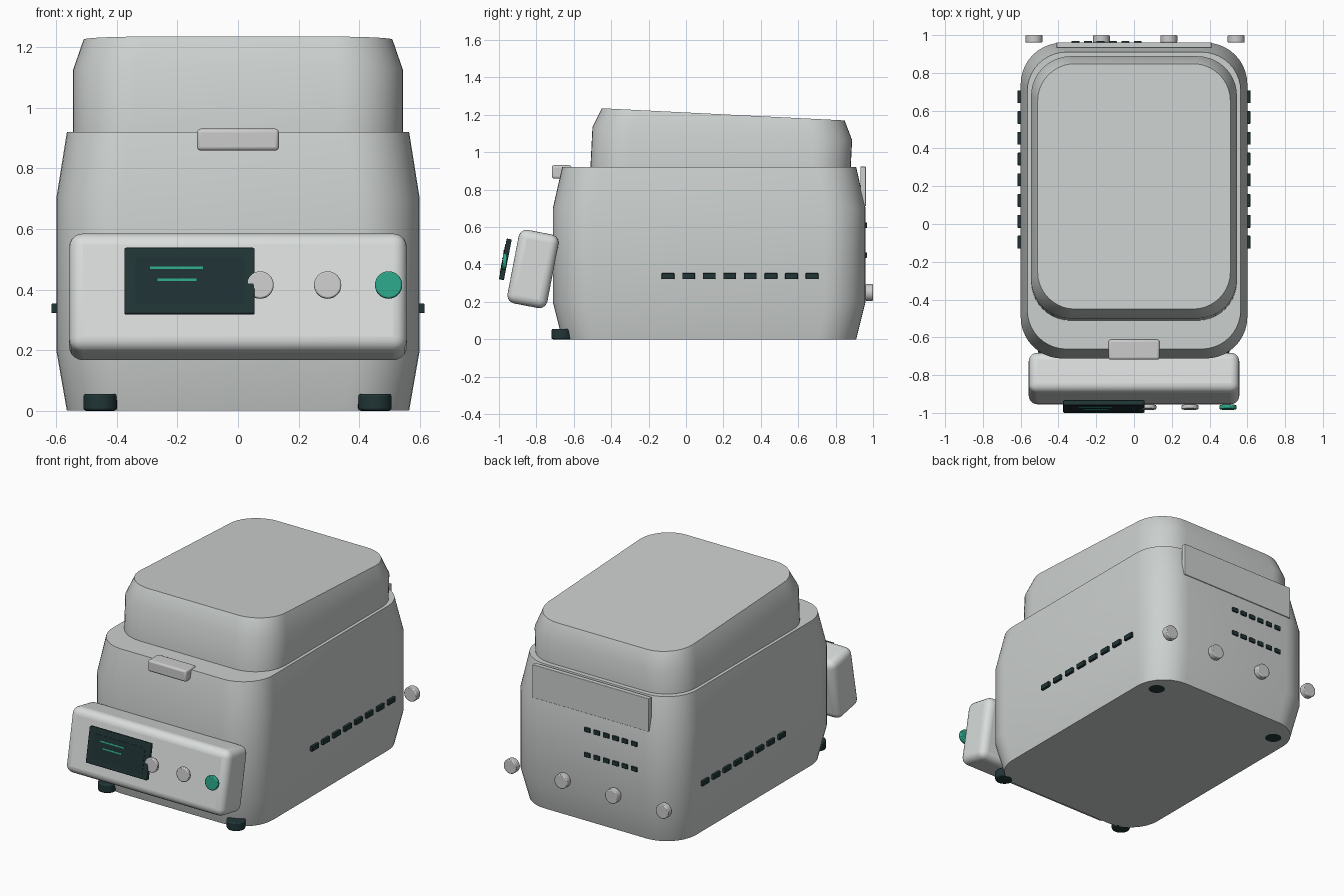
import bpy, bmesh, math
from mathutils import Matrix, Vector

if "Cube" in bpy.data.objects:
    bpy.data.objects.remove(bpy.data.objects["Cube"])


def material(name, rgb):
    m = bpy.data.materials.new(name)
    m.use_nodes = True
    m.diffuse_color = (*rgb, 1)
    m.node_tree.nodes["Principled BSDF"].inputs["Base Color"].default_value = (*rgb, 1)
    return m


SHELL = material("shell grey", (0.60, 0.63, 0.62))
PANEL = material("panel light grey", (0.69, 0.72, 0.71))
TRIM = material("trim grey", (0.60, 0.60, 0.60))
DARK = material("dark teal", (0.015, 0.035, 0.037))
GLASS = material("screen glass", (0.013, 0.030, 0.033))
GREEN = material("signal green", (0.025, 0.38, 0.25))


def finish(name, bm, mat, matrix, bevel=0, segments=3):
    """Turn a bmesh into a smooth-by-angle object with an optional bevel."""
    bmesh.ops.recalc_face_normals(bm, faces=bm.faces)
    mesh = bpy.data.meshes.new(name)
    bm.to_mesh(mesh)
    bm.free()
    mesh.materials.append(mat)
    ob = bpy.data.objects.new(name, mesh)
    bpy.context.collection.objects.link(ob)
    ob.matrix_world = matrix
    if bevel:
        mod = ob.modifiers.new("Bevel", "BEVEL")
        mod.width, mod.segments = bevel, segments
        mod.limit_method = "ANGLE"
    bpy.ops.object.select_all(action="DESELECT")
    ob.select_set(True)
    bpy.context.view_layer.objects.active = ob
    bpy.ops.object.shade_smooth_by_angle(angle=math.radians(35))
    return ob


def box(name, size, loc, mat, bevel=0, frame=Matrix(), segments=3):
    bm = bmesh.new()
    bmesh.ops.create_cube(bm, size=1)
    bmesh.ops.scale(bm, vec=size, verts=bm.verts)
    return finish(name, bm, mat, frame @ Matrix.Translation(loc), bevel, segments)


def disc(name, radius, depth, loc, mat, tilt=0, bevel=0.005):
    bm = bmesh.new()
    bmesh.ops.create_cone(bm, cap_ends=True, segments=32, radius1=radius,
                          radius2=radius, depth=depth)
    return finish(name, bm, mat, Matrix.Translation(loc) @ Matrix.Rotation(tilt, 4, "X"), bevel, 2)


def rounded_ring(hx, hy, radius, steps=10):
    pts = []
    for quarter, (sx, sy) in enumerate([(1, 1), (-1, 1), (-1, -1), (1, -1)]):
        for i in range(steps + 1):
            a = math.pi / 2 * (quarter + i / steps)
            pts.append((sx * (hx - radius) + radius * math.cos(a),
                        sy * (hy - radius) + radius * math.sin(a)))
    return pts


def loft(name, hx, hy, radius, levels, mat, matrix):
    """Stack scaled rounded rectangles, levels being (z, x half, y half)."""
    bm = bmesh.new()
    ring = rounded_ring(hx, hy, radius)
    rows = [[bm.verts.new((x * lx / hx, y * ly / hy, z)) for x, y in ring]
            for z, lx, ly in levels]
    n = len(ring)
    for low, high in zip(rows, rows[1:]):
        for i in range(n):
            j = (i + 1) % n
            bm.faces.new((low[i], low[j], high[j], high[i]))
    bm.faces.new(rows[0])
    bm.faces.new(rows[-1])
    return finish(name, bm, mat, matrix)


# Main housing and tilted lid
loft("housing", 0.6, 0.836, 0.22,
     [(0, 0.565, 0.786), (0.2, 0.6, 0.836), (0.7, 0.6, 0.836), (0.92, 0.565, 0.786)],
     SHELL, Matrix.Translation((0, 0.124, 0)))
loft("lid", 0.545, 0.695, 0.21,
     [(-0.06, 0.545, 0.695), (0.18, 0.545, 0.695), (0.283, 0.51, 0.65)],
     SHELL, Matrix.Translation((0, 0.185, 0.92)) @ Matrix.Rotation(-0.05, 4, "X"))

# Front latch and rear hinge plate
box("lid_latch", (0.27, 0.105, 0.072), (0, -0.665, 0.895), TRIM, 0.012)
box("hinge_plate", (0.82, 0.03, 0.21), (0, 0.947, 0.818), SHELL, 0.003)

# Control panel
LEAN = Matrix.Rotation(-0.19, 4, "X")
panel_frame = Matrix.Translation((0, -0.818, 0.376)) @ LEAN
box("control_panel", (1.115, 0.217, 0.4), (0, 0, 0), PANEL, 0.045, panel_frame, 5)

# Screen with its glass and text bars
screen_frame = Matrix.Translation((-0.16, -0.966, 0.4275)) @ LEAN
box("screen_bezel", (0.43, 0.027, 0.222), (0, 0, 0), DARK, 0.005, screen_frame)
box("screen_glass", (0.36, 0.003, 0.154), (0.002, -0.014, 0), GLASS, 0, screen_frame)
for i, (x, z, width) in enumerate([(-0.043, 0.042, 0.175), (-0.041, 0.002, 0.128)]):
    box(f"screen_bar_{i + 1}", (width, 0.004, 0.009), (x, -0.0155, z), GREEN, 0, screen_frame)

# Front buttons
for name, x, mat in [("button_1", 0.073, TRIM), ("button_2", 0.296, TRIM),
                     ("start_button", 0.497, GREEN)]:
    disc(name, 0.045, 0.023, (x, -0.97, 0.415), mat, math.pi / 2 - 0.08)

# Rear knobs
for i in range(4):
    disc(f"rear_knob_{i + 1}", 0.045, 0.04, (-0.53 + 0.357 * i, 0.98, 0.25), TRIM, math.pi / 2)

# Side vents
for side, sx in [("left", 1), ("right", -1)]:
    for i in range(8):
        box(f"{side}_vent_{i + 1}", (0.03, 0.068, 0.032),
            (sx * 0.601, -0.096 + 0.11 * i, 0.338), DARK, 0.003)

# Rear vents
for row, z in enumerate((0.45, 0.61)):
    for i in range(6):
        box(f"rear_vent_{row + 1}_{i + 1}", (0.042, 0.02, 0.028),
            (-0.31 + 0.066 * i, 0.959, z), DARK, 0.003)

# Feet, the rear pair almost flush under the housing
for side, x in [("left", 0.452), ("right", -0.455)]:
    disc(f"front_{side}_foot", 0.055, 0.056, (x, -0.664, 0.028), DARK, 0, 0.008)
    disc(f"rear_{side}_foot", 0.055, 0.056, (x, 0.75, 0.0275), DARK, 0, 0.008)
